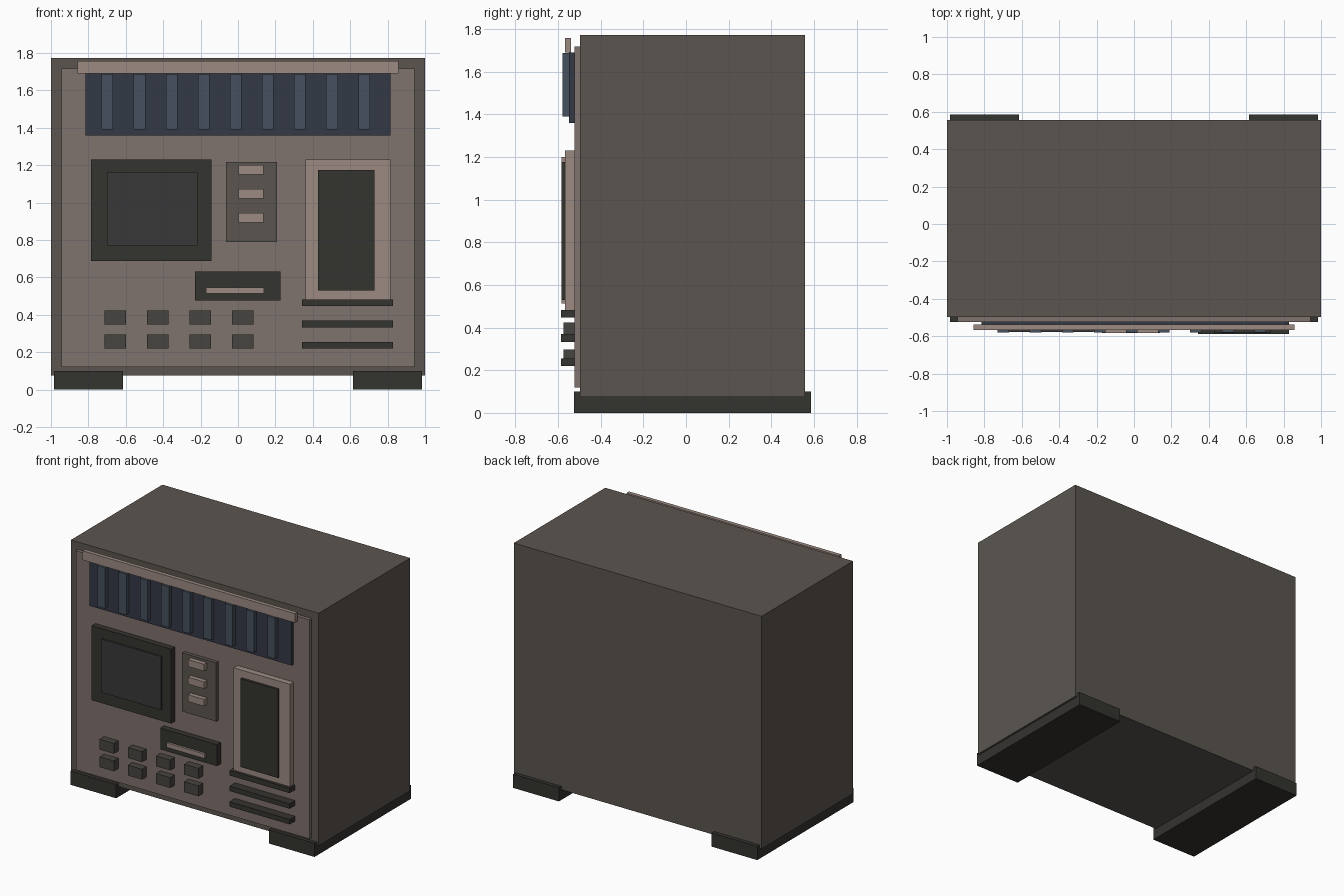
import bpy

if "Cube" in bpy.data.objects:
    bpy.data.objects.remove(bpy.data.objects["Cube"])


def material(name, hexcode):
    m = bpy.data.materials.new(name)
    srgb = [int(hexcode[i:i + 2], 16) / 255 for i in (0, 2, 4)]
    m.diffuse_color = [((c + 0.055) / 1.055) ** 2.4 for c in srgb] + [1]
    m.use_nodes = True
    m.node_tree.nodes["Principled BSDF"].inputs["Base Color"].default_value = m.diffuse_color
    return m


CASE = material("case_grey", "5b554f")
PANEL = material("panel_taupe", "7f726d")
TRIM = material("trim_tan", "9c8a82")
DARK = material("dark", "34332f")
SCREEN = material("screen_grey", "383838")
BLUE = material("blue_dark", "343945")
SLAT = material("blue_light", "46505d")
KEY = material("key_grey", "474541")


def box(name, x, y, z, mat):
    """Box from (min, max) ranges on each axis."""
    bpy.ops.mesh.primitive_cube_add(size=1, location=[sum(r) / 2 for r in (x, y, z)])
    ob = bpy.context.object
    ob.name = name
    ob.scale = [r[1] - r[0] for r in (x, y, z)]
    bpy.ops.object.transform_apply(location=False, rotation=False, scale=True)
    ob.data.materials.append(mat)
    return ob


FACE = -0.523  # front surface of the face panel

# Case, feet and face panel
box("case", (-1, 1), (-0.498, 0.557), (0.075, 1.772), CASE)
for side, x in (("left", (-0.985, -0.616)), ("right", (0.616, 0.985))):
    box(f"foot_{side}", x, (-0.525, 0.585), (0, 0.10), DARK)
box("face_panel", (-0.943, 0.943), (FACE, -0.49), (0.12, 1.718), PANEL)

# Vent with slats under a header trim
box("vent_back", (-0.816, 0.816), (-0.548, FACE), (1.36, 1.69), BLUE)
for i in range(9):
    x = -0.698 + 0.1715 * i
    box(f"vent_slat_{i}", (x - 0.031, x + 0.031), (-0.58, -0.54), (1.39, 1.688), SLAT)
box("header_trim", (-0.857, 0.857), (-0.567, -0.538), (1.69, 1.757), TRIM)

# Monitor
box("monitor_frame", (-0.785, -0.143), (-0.567, FACE), (0.687, 1.23), DARK)
box("monitor_screen", (-0.70, -0.217), (-0.577, -0.55), (0.77, 1.16), SCREEN)

# Switch plate
box("switch_plate", (-0.065, 0.209), (-0.55, FACE), (0.79, 1.218), CASE)
for i in range(3):
    z = 1.175 - 0.128 * i
    box(f"switch_{i}", (0.004, 0.135), (-0.583, -0.54), (z - 0.025, z + 0.025), TRIM)

# Drawer slot with handle
box("drawer", (-0.23, 0.227), (-0.567, FACE), (0.476, 0.632), DARK)
box("drawer_handle", (-0.17, 0.138), (-0.583, -0.55), (0.513, 0.547), TRIM)

# Side hatch
box("hatch_frame", (0.361, 0.815), (-0.567, FACE), (0.476, 1.23), TRIM)
box("hatch_window", (0.428, 0.73), (-0.583, -0.55), (0.53, 1.175), DARK)

# Rails beneath the hatch
for i in range(3):
    z = 0.465 - 0.114 * i
    box(f"rail_{i}", (0.342, 0.828), (-0.587, FACE), (z - 0.018, z + 0.018), DARK)

# Keypad
for row in range(2):
    for col in range(4):
        x, z = -0.657 + 0.2275 * col, 0.386 - 0.128 * row
        box(f"key_{row}_{col}", (x - 0.057, x + 0.057), (-0.575, FACE),
            (z - 0.038, z + 0.038), KEY)
